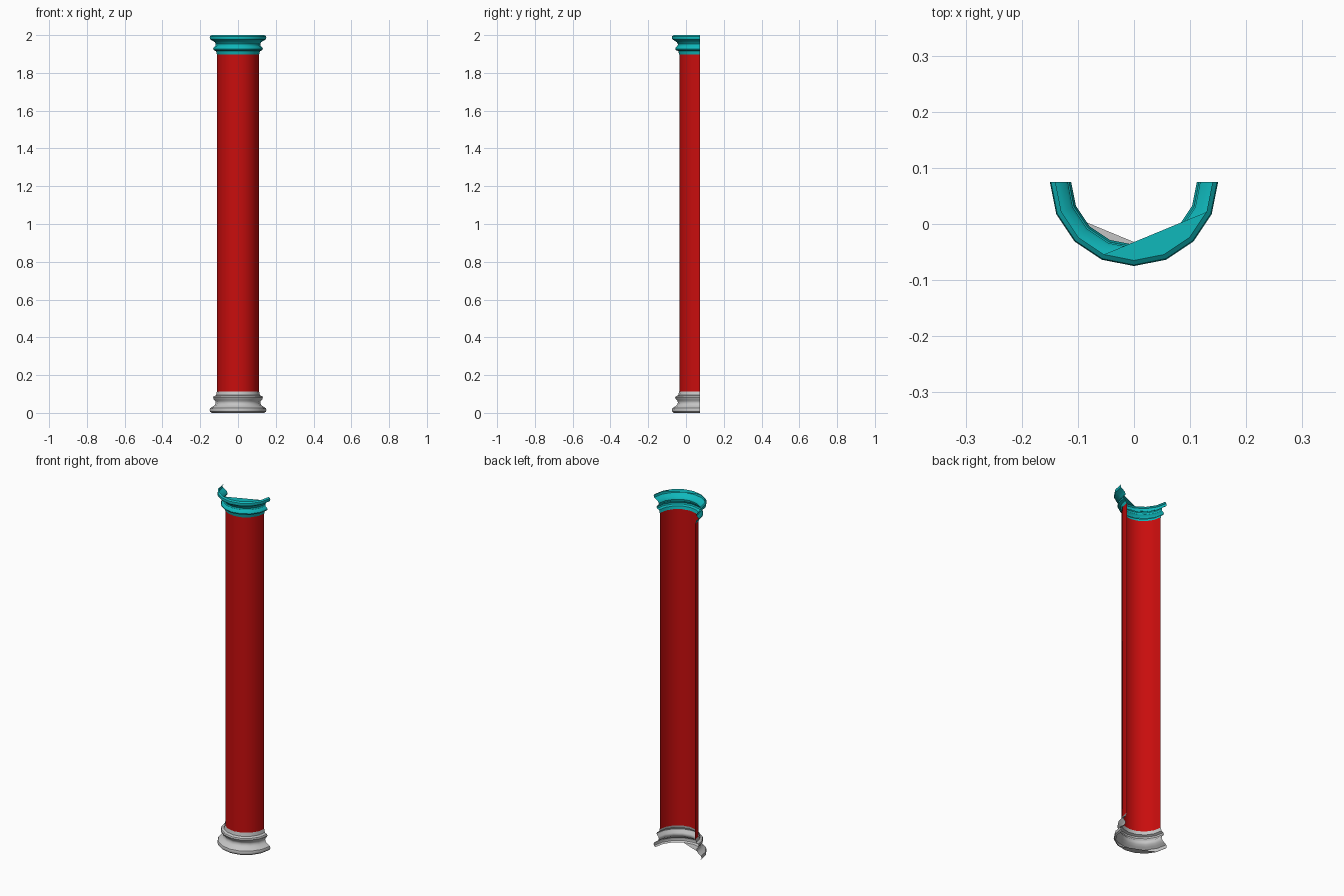
import bpy, bmesh, math

cube = bpy.data.objects.get("Cube")
if cube:
    bpy.data.objects.remove(cube, do_unlink=True)

SEGMENTS = 8      # flat sides around the half circle
CENTRE_Y = 0.075  # the open back lies on this plane


def material(name, colour):
    mat = bpy.data.materials.new(name)
    mat.use_nodes = True
    mat.diffuse_color = (*colour, 1)
    mat.node_tree.nodes["Principled BSDF"].inputs["Base Color"].default_value = (*colour, 1)
    return mat


def half_turning(name, profile, mat, cap=None):
    """Sweep a (radius, height) profile round the front half; cap = span of the first ring to close."""
    bm = bmesh.new()
    rings = []
    for r, z in profile:
        angles = [math.pi * i / SEGMENTS for i in range(SEGMENTS + 1)]
        rings.append([bm.verts.new((r * math.cos(a), CENTRE_Y - r * math.sin(a), z)) for a in angles])
    for upper, lower in zip(rings, rings[1:]):
        for i in range(SEGMENTS):
            bm.faces.new((upper[i], upper[i + 1], lower[i + 1], lower[i]))
    if cap:
        bm.faces.new(rings[0][cap[0]:cap[1] + 1])
    bmesh.ops.recalc_face_normals(bm, faces=bm.faces)
    # Keep the outside of the shell facing the front
    middle = min(bm.faces, key=lambda f: f.calc_center_median().y)
    if middle.normal.y > 0:
        bmesh.ops.reverse_faces(bm, faces=bm.faces)
    mesh = bpy.data.meshes.new(name)
    bm.to_mesh(mesh)
    bm.free()
    mesh.materials.append(mat)
    obj = bpy.data.objects.new(name, mesh)
    bpy.context.collection.objects.link(obj)
    bpy.ops.object.select_all(action='DESELECT')
    obj.select_set(True)
    bpy.context.view_layer.objects.active = obj
    bpy.ops.object.shade_smooth_by_angle(angle=math.radians(35))


red = material("red paint", (0.58, 0.004, 0.004))
teal = material("teal paint", (0.005, 0.48, 0.5))
grey = material("pale stone", (0.56, 0.56, 0.56))

# Moulding section: radius and distance from the outer end (0 to 1)
moulding = [(0.14, 0), (0.148, 0.06), (0.15, 0.14), (0.147, 0.22), (0.135, 0.29),
            (0.123, 0.37), (0.118, 0.47), (0.12, 0.56), (0.129, 0.64), (0.132, 0.71),
            (0.129, 0.78), (0.116, 0.83), (0.112, 1)]

# Shaft
half_turning("shaft", [(0.11, 1.9), (0.11, 0.11)], red)

# Capital and base, each with its end partly closed
half_turning("capital", [(r, 2 - 0.102 * t) for r, t in moulding], teal, cap=(1, 5))
half_turning("base", [(r, 0.113 * t) for r, t in moulding], grey, cap=(3, 7))
